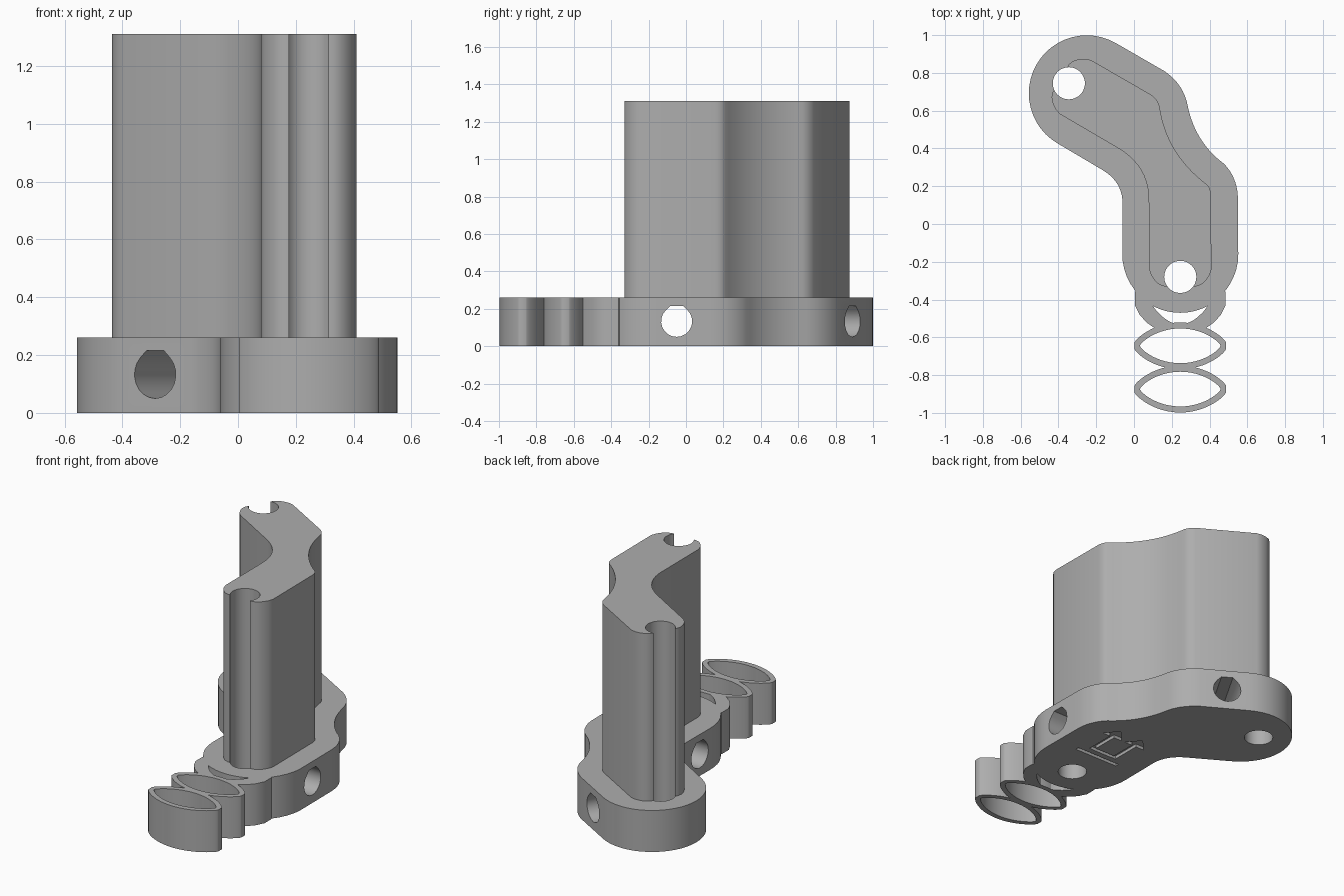
import bpy, bmesh, math
from mathutils import Vector

default_cube = bpy.data.objects.get("Cube")
if default_cube:
    bpy.data.objects.remove(default_cube, do_unlink=True)

gray = bpy.data.materials.new("plain gray")
gray.use_nodes = True
gray.diffuse_color = (0.42, 0.42, 0.42, 1)
gray.node_tree.nodes["Principled BSDF"].inputs["Base Color"].default_value = gray.diffuse_color

BASE_TOP, POST_TOP = 0.26, 1.31
CENTRE_X = 0.245
HOLE_RADIUS = 0.085
FRONT_HOLE = Vector((CENTRE_X, -0.28))
BACK_HOLE = Vector((-0.345, 0.745))
SLANT = math.radians(30)
OUTWARD = Vector((-math.cos(SLANT), math.sin(SLANT)))   # along the slanted arm
SIDEWAYS = Vector((math.sin(SLANT), math.cos(SLANT)))   # across the slanted arm


def curve(start, control, end, steps=10):
    """Points of a smooth bend between two ends."""
    a, b, c = Vector(start), Vector(control), Vector(end)
    return [a * (1 - t) ** 2 + b * 2 * t * (1 - t) + c * t * t
            for t in (i / steps for i in range(steps + 1))]


def arc(centre, radius, start, end, steps=24):
    """Points of a circular arc, angles in degrees."""
    angles = [math.radians(start + (end - start) * i / steps) for i in range(steps + 1)]
    return [Vector(centre) + Vector((math.cos(a), math.sin(a))) * radius for a in angles]


def extrude(name, outline, bottom, top):
    """Solid prism over a flat outline."""
    mesh = bpy.data.meshes.new(name)
    bm = bmesh.new()
    face = bm.faces.new([bm.verts.new((p[0], p[1], bottom)) for p in outline])
    grown = bmesh.ops.extrude_face_region(bm, geom=[face])["geom"]
    moved = [v for v in grown if isinstance(v, bmesh.types.BMVert)]
    bmesh.ops.translate(bm, verts=moved, vec=(0, 0, top - bottom))
    bmesh.ops.recalc_face_normals(bm, faces=bm.faces)
    bm.to_mesh(mesh)
    bm.free()
    mesh.materials.append(gray)
    obj = bpy.data.objects.new(name, mesh)
    bpy.context.collection.objects.link(obj)
    return obj


def cut(obj, cutters):
    """Subtract the cutters, keep the result and drop the cutters."""
    for cutter in cutters:
        cutter.hide_render = True
        mod = obj.modifiers.new("cut", "BOOLEAN")
        mod.operation, mod.solver, mod.object = "DIFFERENCE", "EXACT", cutter
    bpy.context.view_layer.update()
    graph = bpy.context.evaluated_depsgraph_get()
    result = bpy.data.meshes.new_from_object(obj.evaluated_get(graph))
    obj.modifiers.clear()
    obj.data = result
    for cutter in cutters:
        bpy.data.objects.remove(cutter, do_unlink=True)


def bore_cutters():
    """Upright bores through both ends."""
    return [extrude("bore_cutter", arc(c, HOLE_RADIUS, 0, 360, 48)[:-1], -1, 2)
            for c in (FRONT_HOLE, BACK_HOLE)]


def cross_cutter(point, angle):
    """Sideways bore with a flattened teardrop roof."""
    r = 0.083
    flat = r * math.tan(math.pi / 8)
    outline = arc((0, 0), r, 135, 405, 16) + [Vector((flat, r)), Vector((-flat, r))]
    cutter = extrude("cross_cutter", outline, -1, 1)
    cutter.rotation_euler = (math.pi / 2, 0, angle)
    cutter.location = (point[0], point[1], 0.133)
    return cutter


# Base plate: bent arm with round ends
base_outline = (
    arc((CENTRE_X, -0.16), 0.307, 180, 360)
    + curve((0.55, 0.13), (0.55, 0.245), (0.475, 0.32))
    + curve((0.475, 0.32), (0.317, 0.437), (0.28, 0.645))[1:]
    + curve((0.28, 0.645), (0.255, 0.745), (0.16, 0.81))[1:]
    + arc((-0.25, 0.692), 0.307, 60, 240)
    + curve((-0.165, 0.285), (-0.06, 0.222), (-0.06, 0.105)))
base = extrude("base_plate", base_outline, 0, BASE_TOP)

# Engraved pair of upward arrows over a bar, on the underside
DEPTH = 0.02


def groove(points):
    return extrude("groove_cutter", points, -DEPTH, DEPTH)


def box(x, y, half_width, half_height):
    return [(x - half_width, y - half_height), (x + half_width, y - half_height),
            (x + half_width, y + half_height), (x - half_width, y + half_height)]


grooves = [groove(box(CENTRE_X, -0.05, 0.155, 0.012)),
           groove(box(CENTRE_X, 0.01, 0.07, 0.012))]
for side in (-1, 1):
    x = CENTRE_X + side * 0.085
    grooves.append(groove([(x - 0.015, 0), (x + 0.015, 0), (x + 0.015, 0.19),
                           (x + 0.075, 0.19), (x, 0.27), (x - 0.075, 0.19),
                           (x - 0.015, 0.19)]))
cut(base, bore_cutters() + [cross_cutter((CENTRE_X, -0.05), math.pi / 2),
                            cross_cutter((-0.135, 0.62), -SLANT)] + grooves)

# Tall post: narrower bent arm, open grooves at both ends
corner = [(0.165, -0.04), (0.155, -0.01), (0.135, 0.02), (0.11, 0.042), (0.085, 0.05)]
end_profile = corner + [(-s, t) for s, t in reversed(corner)]
front_end = [FRONT_HOLE + Vector((-s, -t)) for s, t in end_profile]
back_end = [BACK_HOLE + OUTWARD * t + SIDEWAYS * s for s, t in end_profile]
post_outline = (
    front_end
    + curve((0.407, 0.15), (0.407, 0.19), (0.385, 0.21), 5)
    + curve((0.385, 0.21), (0.17, 0.372), (0.135, 0.625), 16)[1:]
    + curve((0.135, 0.625), (0.125, 0.66), (0.093, 0.683), 5)[1:]
    + back_end
    + curve((-0.085, 0.402), (0.078, 0.305), (0.078, 0.13)))
post = extrude("post", post_outline, BASE_TOP - 0.02, POST_TOP)
cut(post, bore_cutters())


# Spring: lens-shaped loops in a row at the front
def lens(y, half_width, half_height, tip):
    """Pointed oval with blunt tips."""
    upper = [(half_width * math.cos(a), tip + (half_height - tip) * math.sin(a) ** 1.6)
             for a in (math.pi * i / 24 for i in range(25))]
    upper = [(u, max(v, tip)) for u, v in upper]
    lower = [(-u, -v) for u, v in upper]
    return [(CENTRE_X + u, y + v) for u, v in upper + lower]


loops = []
for name, y in (("spring_loop_middle", -0.645), ("spring_loop_front", -0.874)):
    loop = extrude(name, lens(y, 0.242, 0.124, 0.018), 0, BASE_TOP)
    cut(loop, [extrude("loop_cutter", lens(y, 0.212, 0.092, 0.004), -1, 1)])
    loops.append(loop)

# Spring root: half loop joined to the base, with a crescent gap
left = [(0.05, -0.30), (0.005, -0.36), (0.005, -0.43), (0.03, -0.48),
        (0.065, -0.52), (0.11, -0.552)]
right = [(2 * CENTRE_X - x, y) for x, y in reversed(left)]
root = extrude("spring_root", left + right, 0, BASE_TOP)
gap = (arc((CENTRE_X, -0.16), 0.31, 242, 298, 12)
       + curve((0.39, -0.437), (CENTRE_X, -0.625), (0.1, -0.437), 12)[1:-1])
cut(root, [extrude("gap_cutter", gap, -1, 1)] + bore_cutters())

# Smooth curved walls, crisp rims
bpy.ops.object.select_all(action="DESELECT")
for part in [base, post, root] + loops:
    part.select_set(True)
    bpy.context.view_layer.objects.active = part
bpy.ops.object.shade_smooth_by_angle(angle=math.radians(28))
